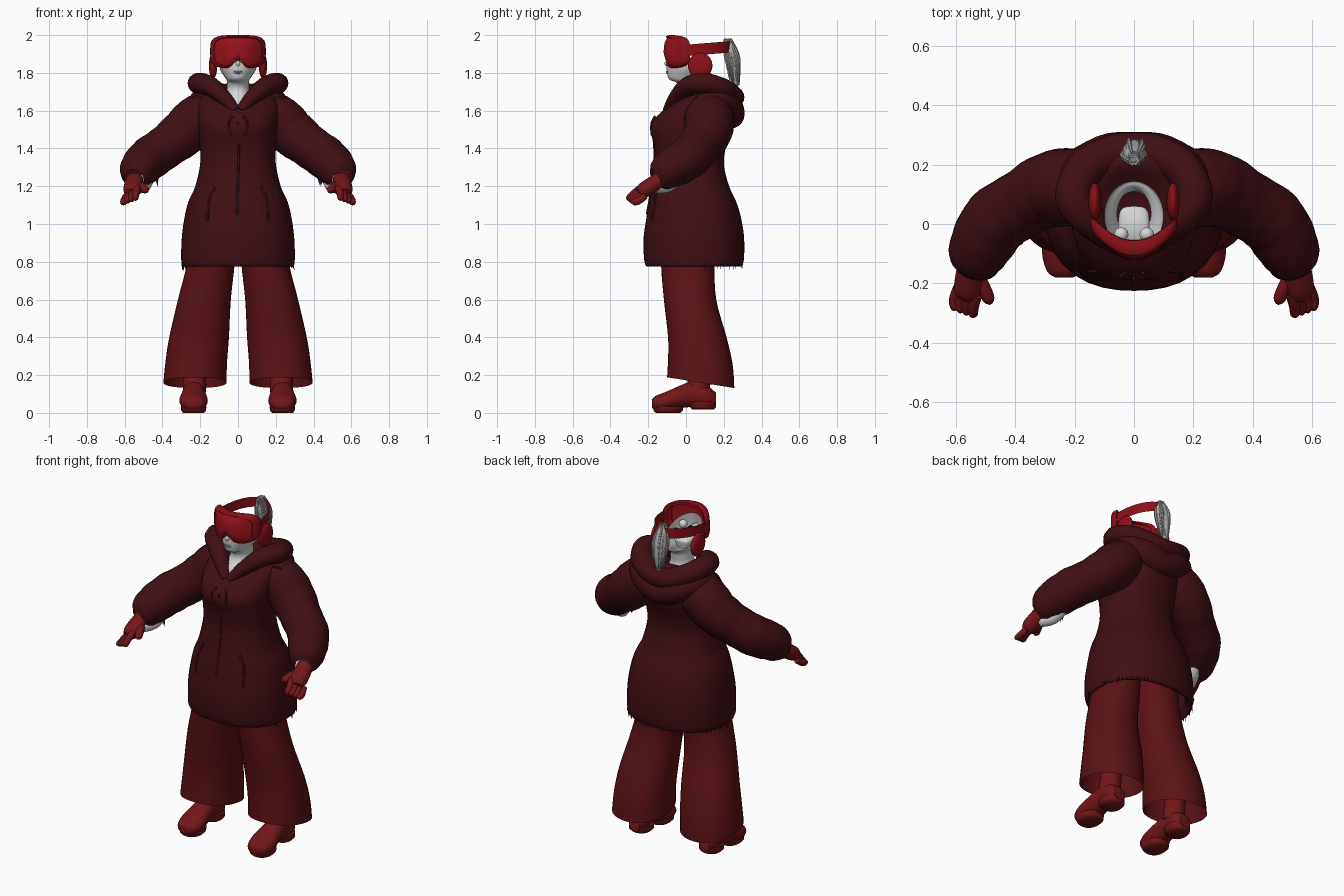
import bpy, bmesh, math, random
from mathutils import Vector

random.seed(4)
if "Cube" in bpy.data.objects:
    bpy.data.objects.remove(bpy.data.objects["Cube"], do_unlink=True)


def material(name, r, g, b):
    m = bpy.data.materials.new(name)
    m.use_nodes = True
    m.diffuse_color = (r, g, b, 1)
    shader = next(n for n in m.node_tree.nodes if n.type == 'BSDF_PRINCIPLED')
    shader.inputs["Base Color"].default_value = (r, g, b, 1)
    return m


COAT = material("dark maroon", .05, .005, .007)
TROUSER = material("deep red brown", .105, .006, .008)
GLOVE = material("brick red", .17, .008, .01)
GOGGLE = material("bright red", .26, .005, .009)
LENS = material("lens red", .33, .006, .012)
SKIN = material("pale grey", .68, .68, .68)
HAIR = material("hair grey", .42, .42, .42)
X, Y, Z = Vector((1, 0, 0)), Vector((0, 1, 0)), Vector((0, 0, 1))


def ring(c, ra, rb, a=X, b=Y, p=2, n=36):
    """Superellipse of points around c."""
    pts = []
    for i in range(n):
        t = math.tau * i / n
        u, v = math.cos(t), math.sin(t)
        f = (abs(u) ** p + abs(v) ** p) ** (-1 / p)
        pts.append(Vector(c) + a * (ra * u * f) + b * (rb * v * f))
    return pts


def refine(rows, k=4):
    """Catmull-Rom interpolation of any rows of numbers."""
    out = []
    for i in range(len(rows) - 1):
        q = [rows[max(i - 1, 0)], rows[i], rows[i + 1], rows[min(i + 2, len(rows) - 1)]]
        for j in range(k):
            t = j / k
            out.append(tuple(b + .5 * t * (c - a + t * (2*a - 5*b + 4*c - d + t * (3*(b - c) + d - a)))
                             for a, b, c, d in zip(*q)))
    return out + [tuple(rows[-1])]


def finish(name, bm, mats):
    bmesh.ops.recalc_face_normals(bm, faces=bm.faces[:])
    me = bpy.data.meshes.new(name)
    bm.to_mesh(me)
    bm.free()
    for m in mats:
        me.materials.append(m)
    ob = bpy.data.objects.new(name, me)
    bpy.context.collection.objects.link(ob)
    bpy.ops.object.select_all(action='DESELECT')
    ob.select_set(True)
    bpy.context.view_layer.objects.active = ob
    bpy.ops.object.shade_smooth_by_angle(angle=math.radians(50))


def loft(name, rings, mat, caps=(False, False), mat2=None, split=0):
    bm = bmesh.new()
    vs = [[bm.verts.new(p) for p in r] for r in rings]
    n = len(vs[0])
    for k, (r, s) in enumerate(zip(vs, vs[1:])):
        for i in range(n):
            f = bm.faces.new((r[i], r[(i + 1) % n], s[(i + 1) % n], s[i]))
            f.material_index = int(mat2 is not None and k >= split)
    for r, cap in ((vs[0], caps[0]), (vs[-1], caps[1])):
        if cap:
            bm.faces.new(r).material_index = int(mat2 is not None and r is vs[-1])
    finish(name, bm, [mat] + ([mat2] if mat2 else []))


def stack(name, rows, mat, caps=(False, False), p=2.0, cx=0.0):
    """Upright loft: rows of height, half width, front y, back y, tilt, x offset."""
    rings = []
    for z, rx, y0, y1, tilt, dx in refine(rows):
        rings.append(ring((cx + dx, (y0 + y1) / 2, z), rx, (y1 - y0) / 2, X, Y + Z * tilt, p))
    loft(name, rings, mat, caps)


def tube(name, path, mat, caps=(True, True), k=4, n=16, side=1, squash=1, wrinkle=0):
    """Round loft along a path of x, y, z, radius."""
    rows = refine([(side * x, y, z, r) for x, y, z, r in path], k)
    rings = []
    for i, (x, y, z, r) in enumerate(rows):
        t = (Vector(rows[min(i + 1, len(rows) - 1)][:3]) - Vector(rows[max(i - 1, 0)][:3])).normalized()
        a = t.cross(Z if abs(t.z) < .95 else Y).normalized()
        r *= 1 + wrinkle * math.sin(i * 1.7)
        rings.append(ring((x, y, z), r, r * squash, a, a.cross(t), n=n))
    loft(name, rings, mat, caps)


def ball(name, c, size, mat):
    bm = bmesh.new()
    bmesh.ops.create_uvsphere(bm, u_segments=24, v_segments=14, radius=1)
    for v in bm.verts:
        v.co = Vector(c) + Vector(a * b for a, b in zip(v.co, size))
    finish(name, bm, [mat])


def fringe(name, points):
    """Ragged triangles hanging from the points."""
    bm = bmesh.new()
    for p in points:
        tip = p + Vector((random.uniform(-.012, .012), 0, -random.uniform(.012, .04)))
        bm.faces.new([bm.verts.new(q) for q in (p - X * .008, p + X * .008 + Y * .004, tip)])
    finish(name, bm, [COAT])


# Coat body, with the hem turned under and the neck closed inside the hood
coat_rows = [(.82, .26, -.18, .26, 0, 0), (.775, .285, -.2, .285, 0, 0), (.8, .3, -.22, .305, 0, 0),
             (.92, .298, -.225, .308, 0, 0), (1.03, .284, -.21, .292, 0, 0), (1.12, .262, -.195, .265, 0, 0),
             (1.2, .226, -.18, .228, 0, 0), (1.32, .2, -.163, .2, 0, 0), (1.42, .202, -.17, .215, 0, 0),
             (1.51, .21, -.19, .25, 0, 0), (1.6, .215, -.15, .26, .12, 0), (1.67, .2, -.085, .25, .25, 0),
             (1.7, .13, -.05, .2, .35, 0), (1.67, .06, 0, .1, .1, 0)]
stack("coat_body", coat_rows, COAT, (False, True), p=2.3)
coat_fine = refine(coat_rows[2:12], 10)


def front_y(x, z):
    r = min(coat_fine, key=lambda q: abs(q[0] - z))
    u = min(abs(x) / r[1], .98)
    return (r[2] + r[3]) / 2 - (r[3] - r[2]) / 2 * (1 - u ** 2.3) ** (1 / 2.3)


def seam(name, pts, r=.006):
    tube(name, [(x, front_y(x, z), z, r) for x, z in pts], COAT, n=8)


seam("front_zip", [(0, 1.54), (.004, 1.4), (0, 1.25), (-.004, 1.05)])
fringe("hem_fringe", [p for p in ring((0, .043, .79), .292, .255, p=2.3, n=90) if p.y > -.05])

# Hood lying around the neck, and its draped back
half = [(.01, -.1, 1.6, .025), (.07, -.055, 1.665, .042), (.145, .01, 1.727, .057), (.205, .09, 1.745, .062),
        (.16, .19, 1.715, .064), (.07, .238, 1.68, .064), (0, .245, 1.67, .064)]
mirror_half = lambda h: h + [(-x, y, z, r) for x, y, z, r in reversed(h[:-1])]
tube("hood_roll", mirror_half(half), COAT, n=20, squash=.9)
drape = [(.22, .06, 1.64, .04), (.19, .16, 1.65, .065), (.1, .225, 1.615, .075), (0, .235, 1.58, .075)]
tube("hood_drape", mirror_half(drape), COAT, n=20)

# Head, open at the crown, with neck and upper chest
stack("head_and_neck", [(1.56, .12, -.13, .15, 0, 0), (1.64, .085, -.085, .13, .1, 0), (1.7, .062, -.035, .11, 0, 0),
      (1.745, .057, -.045, .115, 0, 0), (1.765, .062, -.088, .12, 0, 0), (1.79, .078, -.1, .13, -.1, 0),
      (1.82, .095, -.103, .14, -.3, 0), (1.86, .1, -.09, .145, -.6, 0)], SKIN)
stack("mouth_cavity", [(1.77, .04, -.05, .05, 0, 0), (1.815, .052, -.06, .06, 0, 0), (1.83, .042, -.05, .05, 0, 0)],
      SKIN, (True, True), 3.5)
ball("nose", (0, -.103, 1.85), (.011, .01, .015), SKIN)
for z in (1.799, 1.807):
    ball("lip", (0, -.1, z), (.024, .006, .004), HAIR)


# Goggles: curved frame with a recessed lens and a notch for the nose
def goggle_ring(s, depth):
    pts = []
    for q in ring((0, 0, 0), s, s, X, Z, 4, 64):
        notch = .04 * math.exp(-(q.x / .2) ** 2) * max(0, -q.z)
        pts.append(Vector((.147 * q.x, -.1 + .09 * q.x ** 2 - depth + .008 * q.z ** 2,
                           1.912 + .088 * q.z + notch)))
    return pts


loft("goggles", [goggle_ring(s, d) for s, d in
                 ((.84, -.04), (.97, -.036), (1, -.018), (.99, .002), (.93, .012), (.87, .012), (.84, .006),
                  (.55, .015), (.25, .018), (.02, .018))], GOGGLE, (False, True), LENS, 6)

# Strap: a thin band around the back
bm = bmesh.new()
band = []
for i in range(33):
    t = math.pi * i / 32
    x, y = .138 * math.cos(t), -.01 + .245 * math.sin(t)
    z = 1.918 + .02 * math.sin(t)
    band.append([bm.verts.new((x, y, z + d)) for d in (-.03, .03)])
for a, b in zip(band, band[1:]):
    bm.faces.new((a[0], b[0], b[1], a[1]))
finish("goggle_strap", bm, [GOGGLE])

# Ponytail with loose strands
tube("ponytail", [(0, .215, 1.975, .012), (0, .23, 1.94, .03), (0, .245, 1.87, .038), (0, .26, 1.79, .026),
                  (0, .266, 1.69, .003)], HAIR)
for i in range(22):
    a, e = math.tau * i / 22, random.uniform(.7, 1.1)
    dx, dy = math.cos(a) * e, math.sin(a) * e
    tube("hair_strand", [(dx * .015, .22 + dy * .02, 1.98, .004), (dx * .04, .245 + dy * .038, 1.88, .008),
                         (dx * .025, .262 + dy * .022, 1.7 + .07 * random.random(), .001)], HAIR, n=6)

for s, label in ((1, "left_"), (-1, "right_")):
    # Eyes and ear muffs
    ball(label + "eye", (s * .043, -.035, 1.875), (.024, .024, .024), SKIN)
    ball(label + "ear_muff", (s * .132, .075, 1.838), (.022, .065, .068), GOGGLE)

    # Sleeve with a ragged cuff, bare forearm below it, and coat trim
    tube(label + "sleeve", [(.1, .1, 1.58, .1), (.2, .122, 1.56, .13), (.285, .115, 1.485, .127),
                            (.38, .065, 1.41, .115), (.465, .01, 1.35, .115), (.52, -.08, 1.295, .105),
                            (.54, -.135, 1.255, .083), (.55, -.16, 1.24, .055)],
         COAT, (False, False), 5, 28, s, 1, .012)
    tube(label + "forearm", [(.475, -.03, 1.255, .035), (.5, -.1, 1.207, .04), (.535, -.165, 1.2, .036)],
         SKIN, side=s)
    fringe(label + "cuff_fringe", [Vector((s * (.43 + .012 * i), -.1 - .006 * i, 1.235 - .002 * i))
                                   for i in range(9)])
    seam(label + "pocket_edge", [(s * .12, 1.2), (s * .155, 1.12), (s * .16, 1.02)])
    seam(label + "drawstring", [(s * .03, 1.57), (s * .05, 1.53), (s * .035, 1.47)])

    # Glove
    tube(label + "palm", [(.547, -.13, 1.24, .045), (.552, -.175, 1.21, .05), (.56, -.225, 1.178, .048),
                          (.566, -.25, 1.163, .032)], GLOVE, side=s, squash=.85)
    for i in range(4):
        x = .53 + .021 * i
        y = -.24 + .008 * i
        tube(label + "finger", [(x, y, 1.192 - .015 * i, .018), (x + .012, y - .038, 1.16 - .013 * i, .019),
                                (x + .012, y - .066, 1.135 - .007 * i, .015),
                                (x + .01, y - .073, 1.13 - .007 * i, .004)], GLOVE, n=12, side=s)
    tube(label + "thumb", [(.535, -.17, 1.21, .026), (.507, -.215, 1.195, .023), (.49, -.255, 1.18, .02),
                           (.487, -.27, 1.172, .005)], GLOVE, n=12, side=s)

    # Flared trouser leg
    stack(label + "trouser_leg", [(1.02, .12, -.12, .15, 0, -s * .1), (.8, .126, -.132, .15, 0, -s * .085),
          (.6, .14, -.117, .16, 0, -s * .05), (.4, .158, -.095, .215, 0, -s * .022),
          (.27, .163, -.095, .247, -.08, -s * .007), (.16, .167, -.1, .256, -.16, 0)],
          TROUSER, p=2.2, cx=s * .228)

    # Boot: shaft, foot, sole and heel
    tube(label + "boot_shaft", [(.23, .09, .32, .058), (.23, .075, .2, .06), (.23, .06, .11, .062)], GLOVE, side=s)
    foot = [(-.18, .05, .03, .022), (-.16, .052, .058, .038), (-.1, .064, .075, .05), (-.03, .085, .066, .06),
            (.04, .1, .058, .068), (.11, .088, .058, .058), (.16, .07, .036, .035)]
    loft(label + "boot_foot", [ring((s * .235, y, z), rx, rz, X, Z, 2.1) for y, z, rx, rz in refine(foot)],
         GLOVE, (True, True))
    for part, y, ry, z0, z1 in (("sole", -.095, .08, 0, .035), ("heel", .09, .07, .018, .06)):
        loft(label + "boot_" + part, [ring((s * .235, y, z), .068 * f, ry * f, p=2.2) for z, f in
                                      ((z0, .8), (z0 + .012, .97), (z1, 1))], GLOVE, (True, True))
